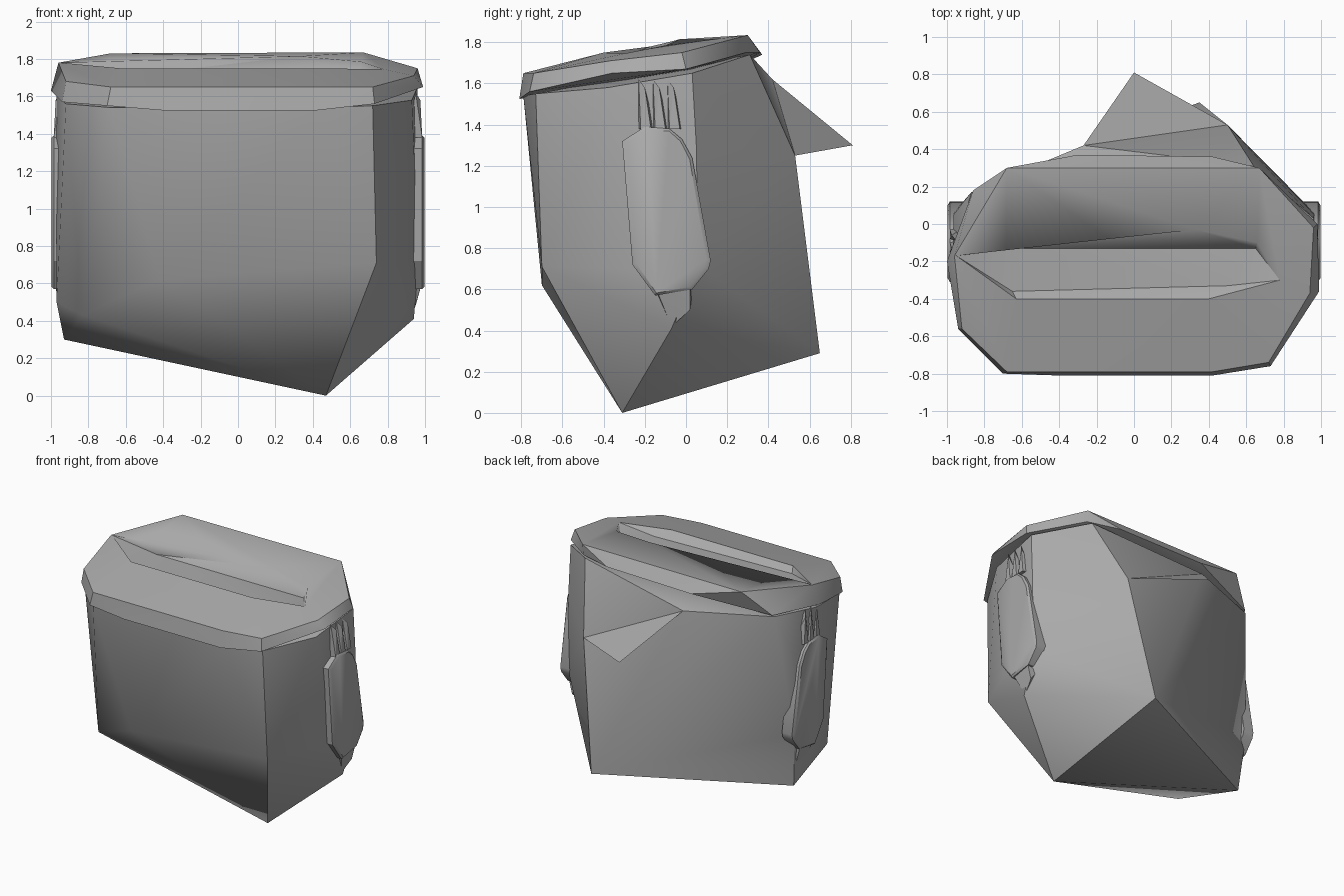
import bpy, bmesh, math

cube = bpy.data.objects.get("Cube")
if cube:
    bpy.data.objects.remove(cube, do_unlink=True)

# Single flat colour
grey = bpy.data.materials.new("mid grey")
grey.use_nodes = True
COLOUR = (0.4, 0.4, 0.4, 1)
grey.diffuse_color = COLOUR
grey.node_tree.nodes["Principled BSDF"].inputs["Base Color"].default_value = COLOUR


def faceted(name, points, angle=30):
    """Solid spanned by a few corner points."""
    bm = bmesh.new()
    for p in points:
        bm.verts.new(p)
    res = bmesh.ops.convex_hull(bm, input=bm.verts[:])
    loose = {g for g in res["geom_interior"] if isinstance(g, bmesh.types.BMVert)}
    bmesh.ops.delete(bm, geom=list(loose), context="VERTS")
    bmesh.ops.recalc_face_normals(bm, faces=bm.faces[:])
    mesh = bpy.data.meshes.new(name)
    bm.to_mesh(mesh)
    bm.free()
    ob = bpy.data.objects.new(name, mesh)
    bpy.context.collection.objects.link(ob)
    mesh.materials.append(grey)
    bpy.ops.object.select_all(action="DESELECT")
    ob.select_set(True)
    bpy.context.view_layer.objects.active = ob
    bpy.ops.object.shade_smooth_by_angle(angle=math.radians(angle))
    return ob


# Crumpled body with an off-centre lowest corner
shoulders = [(-.68, -.79, 1.54), (.45, -.79, 1.54), (.72, -.73, 1.55),
             (.93, -.38, 1.58), (.96, .03, 1.65), (.64, .31, 1.74),
             (-.27, .42, 1.62), (-.87, .17, 1.64), (-.97, -.2, 1.6),
             (-.92, -.55, 1.56)]
base = [(.47, -.31, 0), (-.93, .02, .3), (.35, .65, .29), (.5, .53, 1.25),
        (-.42, -.7, .62), (.74, -.7, .71), (-.83, -.51, .43),
        (.94, -.07, .41), (-.97, -.33, .5)]
sides = [(s * .965, y, z) for s in (-1, 1) for y, z in ((.06, .72), (-.2, .7), (.05, 1.3))]
faceted("body", shoulders + base + sides, 38)

# Tilted lid: upper outline, lower rim and the raised lips of the slot
upper = [(-.68, -.79, 1.65), (.42, -.79, 1.65), (.72, -.74, 1.65),
         (.94, -.37, 1.71), (.96, -.02, 1.75), (.67, .3, 1.835),
         (-.68, .3, 1.83), (-.96, -.17, 1.78), (-.92, -.56, 1.68)]
rim = [(-.7, -.8, 1.55), (-.4, -.81, 1.525), (.42, -.81, 1.525),
       (.73, -.76, 1.56), (.99, -.36, 1.65), (.98, 0, 1.67),
       (.67, .29, 1.75), (.42, .36, 1.75), (-.3, .37, 1.74),
       (-.86, .18, 1.65), (-1, -.2, 1.63), (-.94, -.56, 1.57)]
lips = [(-.63, -.4, 1.75), (.4, -.4, 1.75), (.78, -.3, 1.745),
        (.66, -.1, 1.785), (.33, -.03, 1.815)]
lid = faceted("lid", upper + rim + lips)

# Slot sunk in the lid
opening = [(-.95, -.17, 1.78)] + lips
floor = [(-.6, -.13, 1.71), (.65, -.13, 1.71), (.5, -.33, 1.7), (-.65, -.36, 1.71)]
cutter = faceted("slot_cutter", floor + opening + [(x, y, z + .08) for x, y, z in opening])
cutter.hide_render = True
cutter.hide_set(True)
cut = lid.modifiers.new("slot", "BOOLEAN")
cut.operation = "DIFFERENCE"
cut.object = cutter
cut.solver = "EXACT"

# Folded flap sticking out at the back
faceted("back_flap", [(.5, .53, 1.25), (-.27, .42, 1.62), (0, .81, 1.3), (.1, .44, 1.46)])

# Rounded side grips, each with ribs above and a pointed tab below
outline = [(-.31, 1.32), (-.2, 1.39), (-.08, 1.38), (-.02, 1.33), (.03, 1.24),
           (.12, .74), (.11, .7), (.03, .6), (-.15, .57), (-.26, .72)]
cy, cz = -.09, .98
for s, side in ((1, "left"), (-1, "right")):
    face = [(s * .997, cy + (y - cy) * .9, cz + (z - cz) * .97) for y, z in outline]
    edge = [(s * x, y, z) for x in (.985, .9) for y, z in outline]
    faceted(side + "_grip", face + edge)
    for i in range(3):
        y = -.22 + i * .07
        faceted(f"{side}_rib_{i + 1}", [
            (s * .985, y, 1.38), (s * .985, y + .05, 1.38), (s * .9, y - .02, 1.38),
            (s * .9, y + .07, 1.38), (s * .95, y - .01, 1.62), (s * .975, y + .02, 1.58)])
    faceted(side + "_tab", [(s * .98, -.14, .59), (s * .98, .02, .6), (s * .9, -.15, .58),
                            (s * .9, .03, .58), (s * .955, .02, .5), (s * .93, -.07, .42)])
